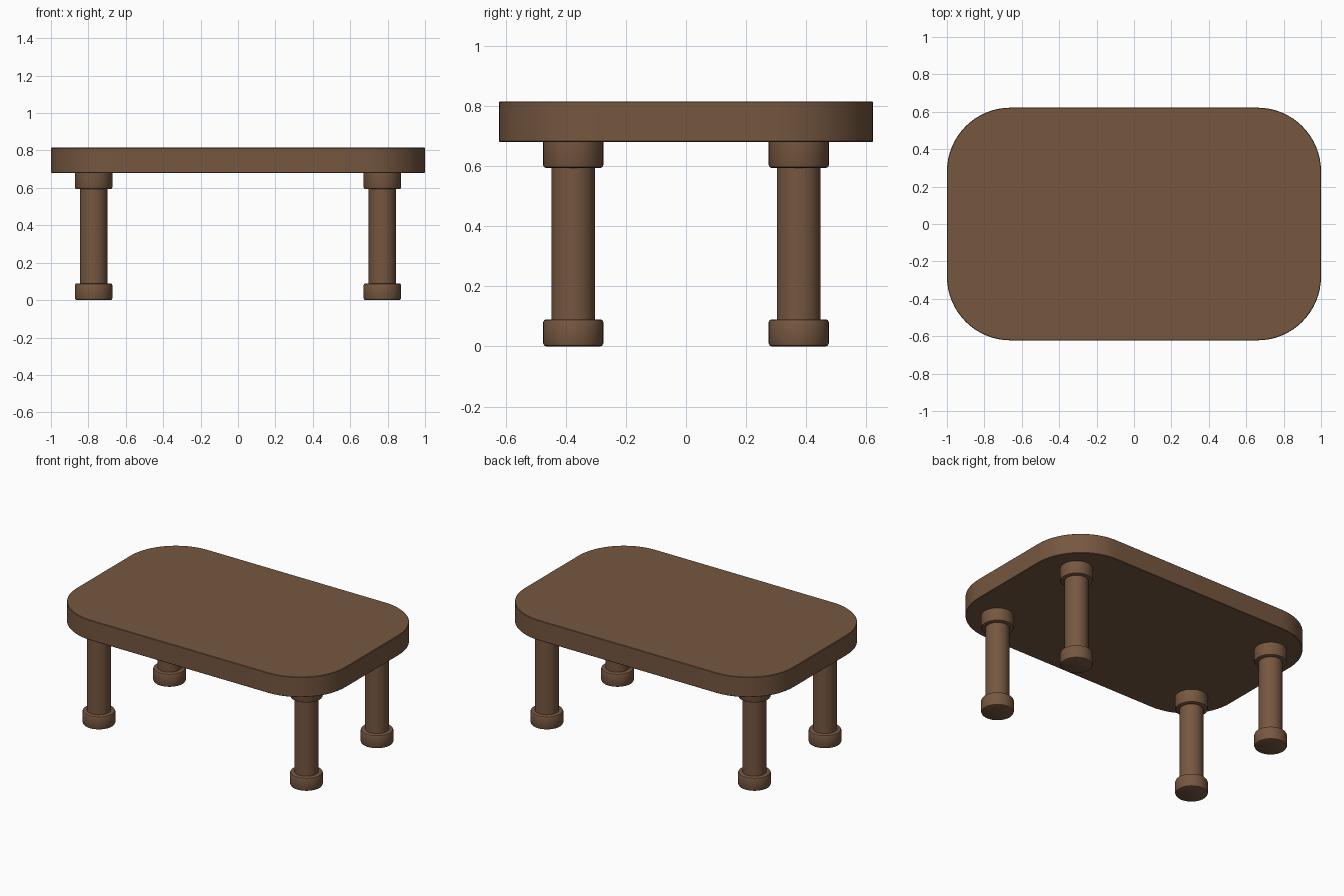
import bpy, bmesh, math

if "Cube" in bpy.data.objects:
    bpy.data.objects.remove(bpy.data.objects["Cube"])

wood = bpy.data.materials.new("brown wood")
wood.diffuse_color = (0.18, 0.095, 0.051, 1)
wood.use_nodes = True
wood.node_tree.nodes["Principled BSDF"].inputs["Base Color"].default_value = wood.diffuse_color


def finish(bm, name):
    bmesh.ops.recalc_face_normals(bm, faces=bm.faces)
    me = bpy.data.meshes.new(name)
    bm.to_mesh(me)
    bm.free()
    me.materials.append(wood)
    ob = bpy.data.objects.new(name, me)
    bpy.context.collection.objects.link(ob)
    bpy.ops.object.select_all(action='DESELECT')
    ob.select_set(True)
    bpy.context.view_layer.objects.active = ob
    bpy.ops.object.shade_smooth_by_angle(angle=math.radians(35))
    return ob


# Table top: rounded rectangle, extruded upwards
def table_top(hx, hy, r, z0, z1, seg=16):
    bm = bmesh.new()
    vs = []
    for k, (sx, sy) in enumerate([(1, 1), (-1, 1), (-1, -1), (1, -1)]):
        for i in range(seg + 1):
            a = math.pi / 2 * (k + i / seg)
            vs.append(bm.verts.new((sx * (hx - r) + r * math.cos(a),
                                    sy * (hy - r) + r * math.sin(a), z0)))
    face = bm.faces.new(vs)
    ext = bmesh.ops.extrude_face_region(bm, geom=[face], use_keep_orig=True)
    for v in ext["geom"]:
        if isinstance(v, bmesh.types.BMVert):
            v.co.z = z1
    # Tiny softened rim
    rim = [e for e in bm.edges if abs(e.verts[0].co.z - e.verts[1].co.z) < 1e-5]
    bmesh.ops.bevel(bm, geom=rim, offset=0.003, segments=1, affect='EDGES')
    return finish(bm, "table_top")


# Turned leg: one profile with a foot ring and a top collar
def leg(name, x, y, seg=40):
    R, s, b, c = 0.1, 0.073, 0.01, 0.003
    foot, collar, top = 0.09, 0.593, 0.682
    profile = [(R - b, 0), (R - c, c), (R, b),
               (R, foot - b), (R - c, foot - c), (R - b, foot), (s, foot),
               (s, collar), (R - b, collar), (R - c, collar + c), (R, collar + b),
               (R, top)]
    bm = bmesh.new()
    rings = [[bm.verts.new((x + r * math.cos(2 * math.pi * i / seg),
                            y + r * math.sin(2 * math.pi * i / seg), z))
              for i in range(seg)] for r, z in profile]
    for lo, hi in zip(rings, rings[1:]):
        for i in range(seg):
            j = (i + 1) % seg
            bm.faces.new((lo[i], lo[j], hi[j], hi[i]))
    bm.faces.new(rings[0])
    bm.faces.new(rings[-1])
    return finish(bm, name)


table_top(1.0, 0.622, 0.34, 0.68, 0.815)
for sx, side in ((-1, "left"), (1, "right")):
    for sy, end in ((-1, "front"), (1, "back")):
        leg(f"{end}_{side}_leg", sx * 0.772, sy * 0.375)
